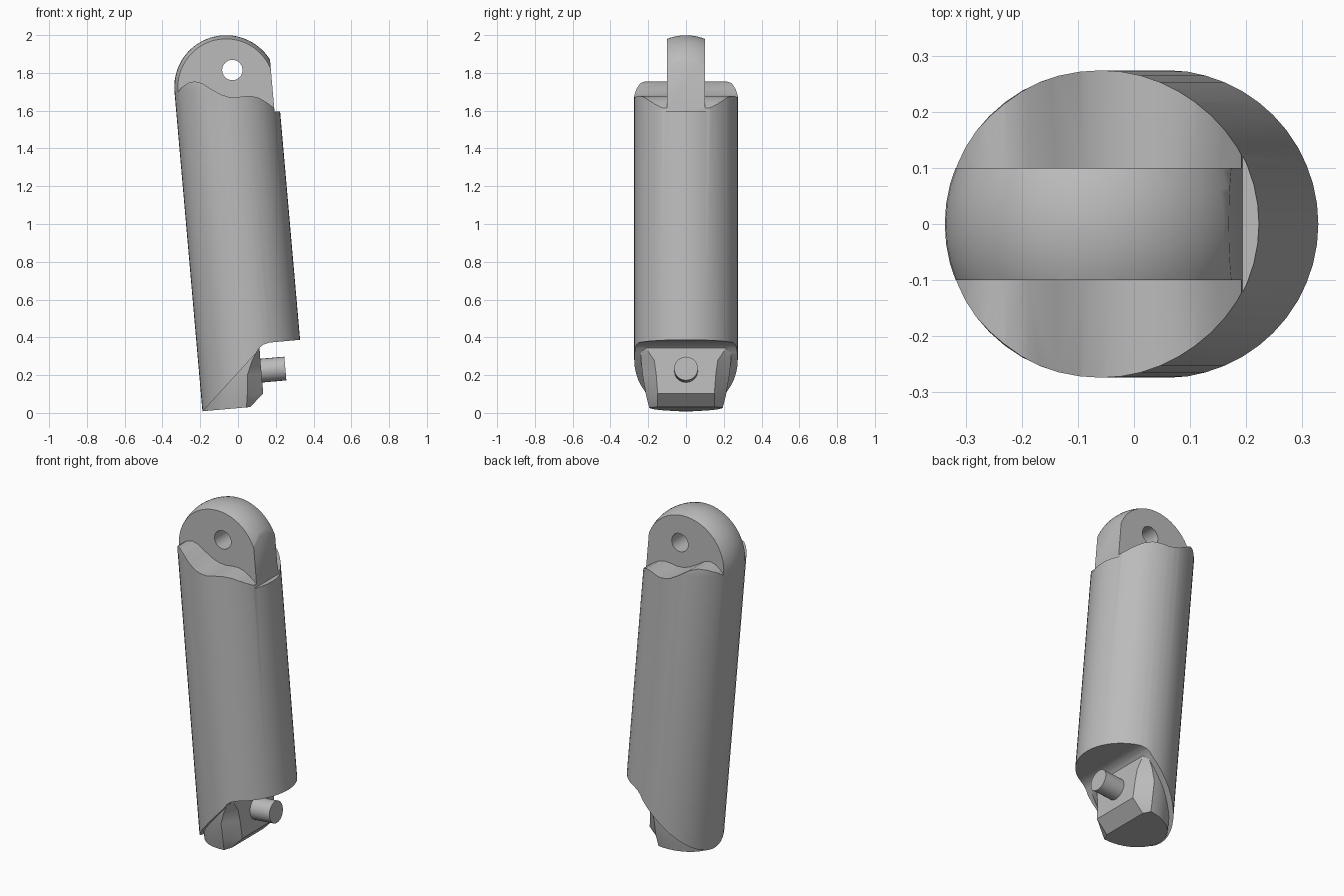
import bpy, bmesh
from math import sin, cos, pi, radians
from mathutils import Matrix

if "Cube" in bpy.data.objects:
    bpy.data.objects.remove(bpy.data.objects["Cube"], do_unlink=True)

R = 0.274                      # strut radius
LUG = 0.1                      # half thickness of the top lug
TILT = Matrix.Translation((0, 0, 1)) @ Matrix.Rotation(radians(-5), 4, 'Y')

grey = bpy.data.materials.new("plain_grey")
grey.use_nodes = True
grey.diffuse_color = (0.5, 0.5, 0.5, 1)
grey.node_tree.nodes["Principled BSDF"].inputs["Base Color"].default_value = grey.diffuse_color


def finish(name, bm, matrix=Matrix()):
    bmesh.ops.recalc_face_normals(bm, faces=bm.faces)
    bmesh.ops.transform(bm, matrix=matrix, verts=bm.verts)
    mesh = bpy.data.meshes.new(name)
    bm.to_mesh(mesh)
    bm.free()
    mesh.materials.append(grey)
    ob = bpy.data.objects.new(name, mesh)
    bpy.context.collection.objects.link(ob)
    return ob


def loft(name, rings, matrix=Matrix()):
    """Skin a stack of closed rings with equal point counts and cap both ends."""
    bm = bmesh.new()
    rows = [[bm.verts.new(p) for p in ring] for ring in rings]
    n = len(rows[0])
    for a, b in zip(rows, rows[1:]):
        for i in range(n):
            j = (i + 1) % n
            bm.faces.new((a[i], a[j], b[j], b[i]))
    bm.faces.new(rows[0])
    bm.faces.new(rows[-1])
    return finish(name, bm, matrix)


def prism(name, outline, y0, y1, matrix=Matrix()):
    return loft(name, [[(x, y, z) for x, z in outline] for y in (y0, y1)], matrix)


def circle(x, z, r, n=32):
    return [(x + r * cos(2 * pi * i / n), z + r * sin(2 * pi * i / n)) for i in range(n)]


def cut(target, cutter):
    cutter.hide_render = True
    mod = target.modifiers.new("cut", 'BOOLEAN')
    mod.operation = 'DIFFERENCE'
    mod.solver = 'EXACT'
    mod.object = cutter
    bpy.context.view_layer.objects.active = target
    bpy.ops.object.modifier_apply(modifier=mod.name)
    bpy.data.objects.remove(cutter, do_unlink=True)


def smooth(ob):
    bpy.ops.object.select_all(action='DESELECT')
    ob.select_set(True)
    bpy.context.view_layer.objects.active = ob
    bpy.ops.object.shade_smooth_by_angle(angle=radians(28))


# Strut body: long cylinder with a domed top
dome = 0.728
levels = [(R, -1.0)] + [(R * cos(a), dome + R * sin(a))
                        for a in (radians(d) for d in range(0, 90, 6))] + [(0.006, dome + R)]
body = loft("strut_body", [[(x, y, w) for x, y in circle(0, 0, r, 48)]
                           for r, w in levels], TILT)

# Wavy shoulders either side of the lug
wave = [(-.42, 1.58), (-.36, 1.645), (-.33, 1.68), (-.3, 1.722), (-.265, 1.747),
        (-.23, 1.755), (-.19, 1.745), (-.14, 1.713), (-.09, 1.685), (-.05, 1.673),
        (-.01, 1.67), (.03, 1.676), (.07, 1.678), (.11, 1.668), (.15, 1.645),
        (.19, 1.615), (.25, 1.57), (.5, 1.57), (.5, 2.2), (-.42, 2.2)]
for side in (-1, 1):
    cut(body, prism("shoulder_cutter", wave, side * LUG, side * 0.5))

# Flat side of the lug, its pin hole, and the slanted lower mouth
cut(body, prism("flat_cutter", [(.2445, .575), (.5, .575), (.5, 1.2), (.2445, 1.2)],
                -.5, .5, TILT))
cut(body, prism("hole_cutter", circle(-.03, 1.815, .054), -.5, .5))
mouth = [(-.28, -.979), (.035, -.69), (.055, -.664), (.078, -.648), (.11, -.64),
         (.5, -.638), (.5, -1.2), (-.28, -1.2)]
cut(body, prism("mouth_cutter", mouth, -.5, .5, TILT))
smooth(body)


# Lower boss: rounded back, chamfered sides and a flat front face
def boss_ring(w, shoulder, half, front, face_half):
    arc = [(shoulder - (shoulder + .268) * sin(a), half * cos(a), w)
           for a in (pi * i / 24 for i in range(25))]
    return arc + [(front, -face_half, w), (front, face_half, w)]


boss = loft("lower_boss", [
    boss_ring(-.971, -.04, .195, -.02, .15),
    boss_ring(-.905, -.03, .212, .055, .15),
    boss_ring(-.80, -.02, .23, .055, .158),
    boss_ring(-.73, .01, .238, .055, .168),
    boss_ring(-.69, .035, .24, .056, .195),
    boss_ring(-.62, .05, .24, .056, .237)], TILT)
smooth(boss)

# Locating pin on the boss face
pin = loft("locating_pin", [[(u, y, w) for y, w in circle(0, -.784, .063, 24)]
                            for u in (0, .183)], TILT)
smooth(pin)
